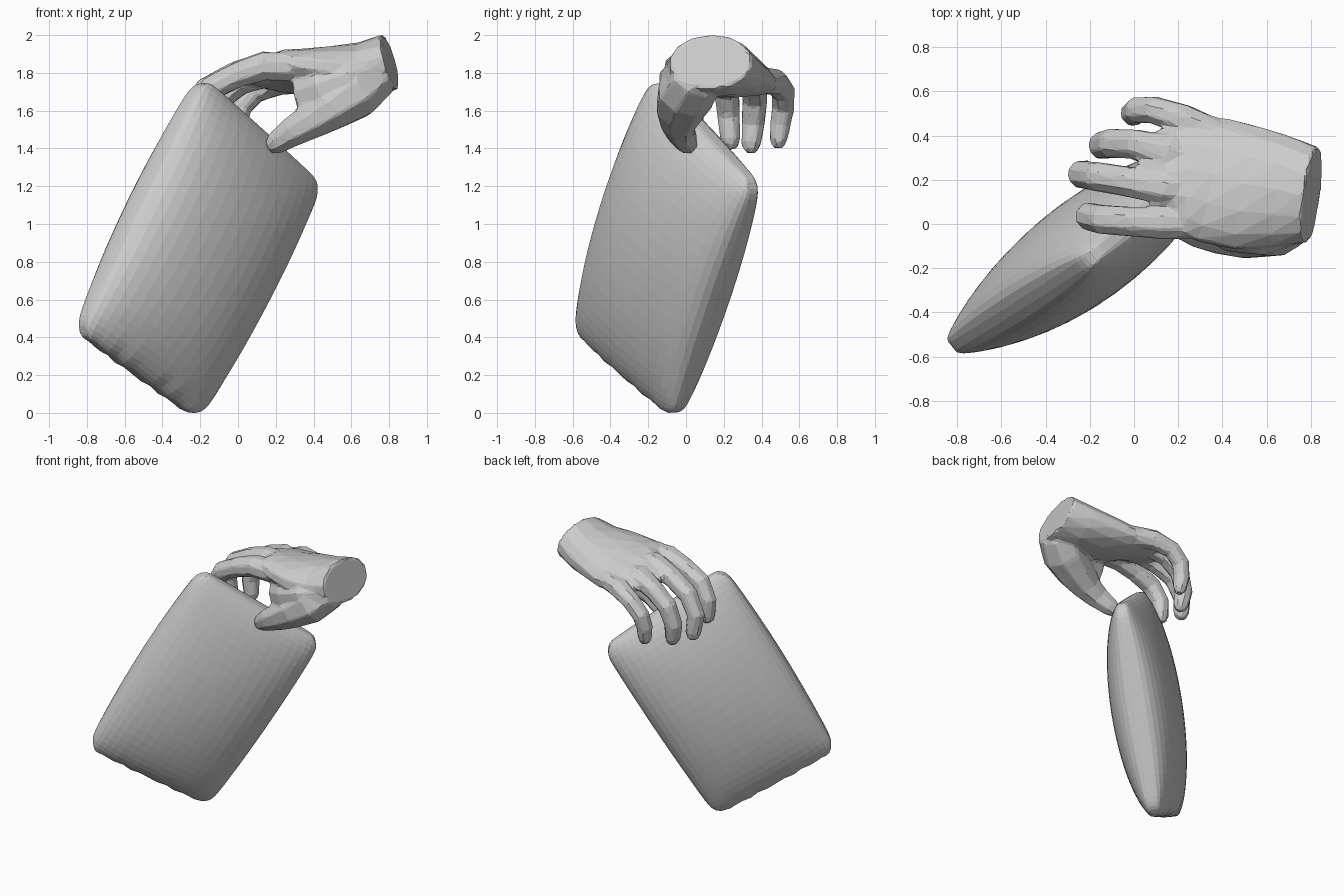
import bpy, bmesh, math
from mathutils import Vector

if "Cube" in bpy.data.objects:
    bpy.data.objects.remove(bpy.data.objects["Cube"])


def finish(bm, name):
    bmesh.ops.recalc_face_normals(bm, faces=bm.faces)
    me = bpy.data.meshes.new(name)
    bm.to_mesh(me)
    bm.free()
    ob = bpy.data.objects.new(name, me)
    bpy.context.collection.objects.link(ob)
    return ob


def loft(bm, path, sides=8, round_tip=False):
    """Tube through (x, y, z, half_width, half_height, roll) stations."""
    path = [tuple(p) + (0,) * (6 - len(p)) for p in path]
    if round_tip:
        a, b = Vector(path[-2][:3]), Vector(path[-1][:3])
        d = (b - a).normalized()
        w, h = path[-1][3:5]
        for step, scale in ((0.6, 0.8), (1.0, 0.4)):
            path.append((*(b + d * w * step), w * scale, h * scale, path[-1][5]))
    rings = []
    for i, p in enumerate(path):
        a = Vector(path[max(i - 1, 0)][:3])
        b = Vector(path[min(i + 1, len(path) - 1)][:3])
        t = (b - a).normalized()
        side = Vector((0, 1, 0))
        side = (side - t * side.dot(t)).normalized()
        up = side.cross(t)
        side_r = side * math.cos(p[5]) + up * math.sin(p[5])
        up_r = up * math.cos(p[5]) - side * math.sin(p[5])
        ring = []
        for k in range(sides):
            ang = 2 * math.pi * (k + 0.5) / sides
            ring.append(bm.verts.new(Vector(p[:3]) + side_r * math.cos(ang) * p[3]
                                     + up_r * math.sin(ang) * p[4]))
        rings.append(ring)
    for r0, r1 in zip(rings, rings[1:]):
        for k in range(sides):
            n = (k + 1) % sides
            bm.faces.new((r0[k], r0[n], r1[n], r1[k]))
    bm.faces.new(rings[0])
    bm.faces.new(rings[-1])


# Bag: two puffed sheets between four corners, joined by a narrow seam
TL, TR = Vector((-0.20, -0.16, 1.79)), Vector((0.435, 0.375, 1.215))
BR, BL = Vector((-0.215, -0.045, -0.03)), Vector((-0.855, -0.575, 0.435))
U = (TR - TL + BR - BL).normalized()
V = (TL - BL + TR - BR).normalized()
N = U.cross(V).normalized()          # faces the front


def bag_point(u, v, face):
    # pull the corners in so they are rounded nubs
    ur, vr = u * (1 - 0.075 * abs(v) ** 24), v * (1 - 0.035 * abs(u) ** 24)
    a, b = (ur + 1) / 2, (vr + 1) / 2
    p = BL.lerp(BR, a).lerp(TL.lerp(TR, a), b)
    p = p + U * u * (0.03 if u < 0 else 0.012) * (1 - v * v) 
    depth = 0.22 if face > 0 else 0.2
    h = 0.022 + depth * max(0, 1 - u * u) ** 0.43 * max(0, 1 - v * v) ** 0.52
    # crimped bottom seam
    crimp = max(0, -v - 0.8) / 0.2
    p = p + V * 0.012 * crimp * math.sin(u * 22) * (1 - u * u)
    return p + N * h * face


bm = bmesh.new()
nu, nv = 20, 28
sheets = []
for face in (1, -1):
    rows = []
    for j in range(nv + 1):
        v = math.sin((j / nv - 0.5) * math.pi)
        rows.append([bm.verts.new(bag_point(math.sin((i / nu - 0.5) * math.pi), v, face))
                     for i in range(nu + 1)])
    for r0, r1 in zip(rows, rows[1:]):
        for i in range(nu):
            bm.faces.new((r0[i], r0[i + 1], r1[i + 1], r1[i]))
    rim = rows[0] + [r[-1] for r in rows[1:]] + rows[-1][-2::-1] + [r[0] for r in rows[-2:0:-1]]
    sheets.append(rim)
for k in range(len(sheets[0])):
    n = (k + 1) % len(sheets[0])
    bm.faces.new((sheets[0][k], sheets[0][n], sheets[1][n], sheets[1][k]))
low = min(vert.co.z for vert in bm.verts)
bmesh.ops.translate(bm, verts=bm.verts, vec=(0, 0, -low))
finish(bm, "bag")

hand = bmesh.new()
# Palm and wrist, rolling toward the little finger
loft(hand, [
    (0.805, 0.13, 1.857, 0.222, 0.152, 0),
    (0.66, 0.15, 1.818, 0.26, 0.145, -0.05),
    (0.50, 0.165, 1.805, 0.29, 0.135, -0.12),
    (0.35, 0.20, 1.80, 0.295, 0.115, -0.2),
    (0.24, 0.22, 1.81, 0.285, 0.095, -0.25),
    (0.15, 0.21, 1.81, 0.22, 0.075, -0.22),
    (0.08, 0.17, 1.805, 0.14, 0.055, -0.15),
], sides=14)

# Thumb with its fleshy base
loft(hand, [
    (0.74, 0.06, 1.78, 0.14, 0.12),
    (0.62, 0.00, 1.69, 0.16, 0.145),
    (0.49, -0.03, 1.61, 0.135, 0.125),
    (0.38, -0.04, 1.54, 0.10, 0.10),
    (0.29, -0.03, 1.49, 0.08, 0.085),
    (0.21, 0.00, 1.435, 0.066, 0.066),
], round_tip=True)

# Web between thumb and palm
loft(hand, [
    (0.74, 0.04, 1.79, 0.13, 0.12),
    (0.58, -0.01, 1.74, 0.145, 0.15),
    (0.43, -0.02, 1.69, 0.11, 0.15),
    (0.31, 0.00, 1.66, 0.06, 0.11),
])

# Fingers curling down over the back of the bag
fingers = [
    [(0.28, 0.01, 1.83), (0.14, 0.005, 1.835), (0.0, 0.01, 1.79),
     (-0.14, 0.02, 1.72), (-0.205, 0.035, 1.61), (-0.205, 0.04, 1.50)],
    [(0.28, 0.15, 1.82), (0.14, 0.16, 1.84), (-0.02, 0.19, 1.79),
     (-0.17, 0.215, 1.71), (-0.24, 0.225, 1.58), (-0.225, 0.235, 1.45)],
    [(0.30, 0.28, 1.79), (0.16, 0.325, 1.80), (0.01, 0.36, 1.75),
     (-0.10, 0.365, 1.66), (-0.145, 0.355, 1.53), (-0.13, 0.345, 1.43)],
    [(0.36, 0.41, 1.76), (0.22, 0.475, 1.75), (0.09, 0.515, 1.70),
     (0.015, 0.515, 1.62), (-0.005, 0.50, 1.53), (0.0, 0.49, 1.45)],
]
for pts, k in zip(fingers, (1, 1, 1, 0.9)):
    widths = (0.082, 0.08, 0.072, 0.07, 0.065, 0.056)
    loft(hand, [(*p, w * k, w * k) for p, w in zip(pts, widths)], round_tip=True)

# Fuse the hand into one faceted low-poly skin
ob = finish(hand, "hand")
remesh = ob.modifiers.new("fuse", 'REMESH')
remesh.mode = 'VOXEL'
remesh.voxel_size = 0.013
soften = ob.modifiers.new("soften", 'SMOOTH')
soften.factor, soften.iterations = 0.5, 3
facet = ob.modifiers.new("facet", 'DECIMATE')
facet.ratio = 0.05
